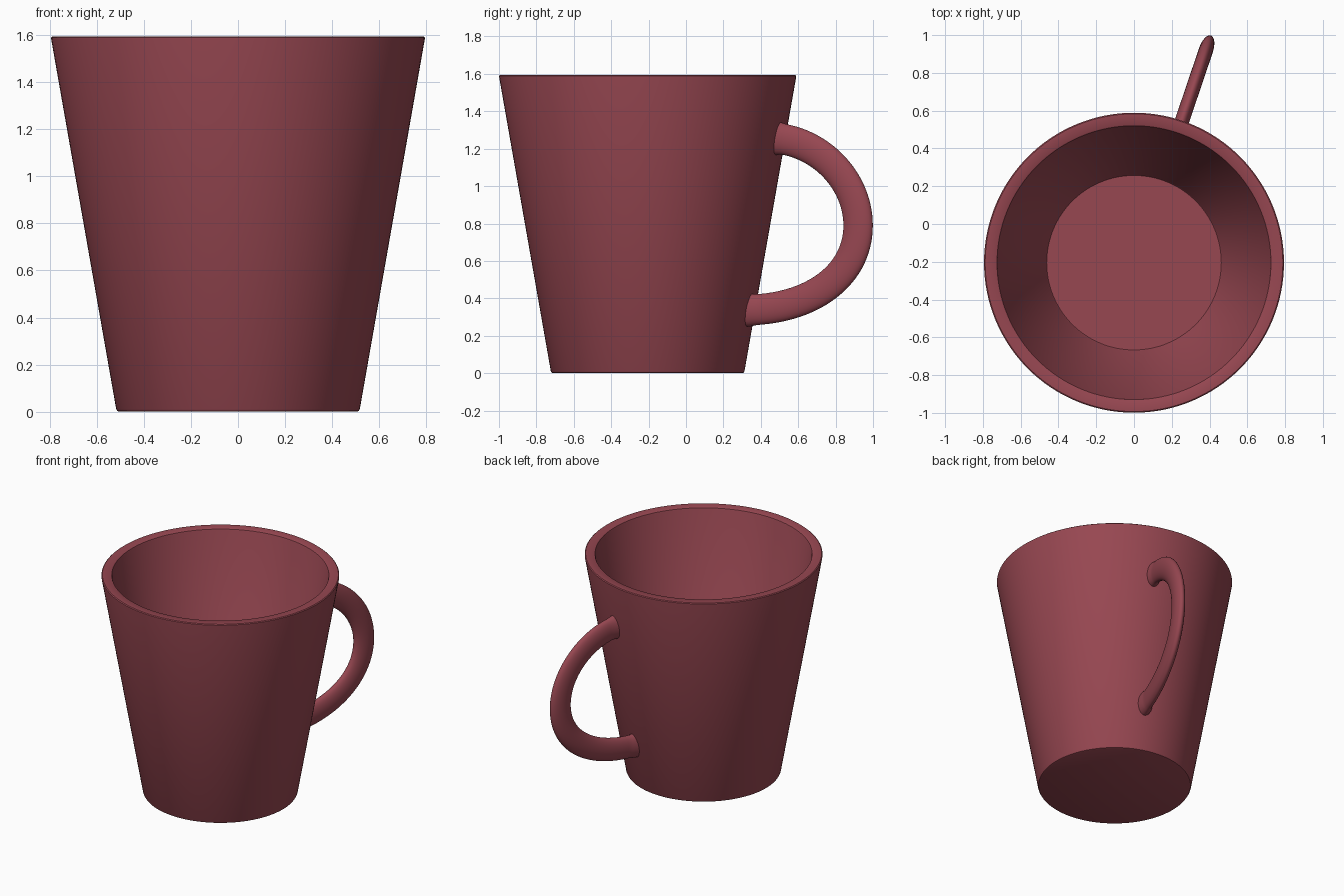
import bpy, bmesh, math
from mathutils import Vector
from mathutils.geometry import interpolate_bezier

if "Cube" in bpy.data.objects:
    bpy.data.objects.remove(bpy.data.objects["Cube"])

CUP_Y = -0.205                  # cup axis; the handle reaches backwards
SWING = math.radians(18.7)      # handle turned from +y towards +x

mat = bpy.data.materials.new("dark_rose_glaze")
mat.diffuse_color = (0.31, 0.063, 0.083, 1)
mat.use_nodes = True
mat.node_tree.nodes["Principled BSDF"].inputs["Base Color"].default_value = mat.diffuse_color


def make_object(name, rings, closed_ends=True):
    """Skin a list of equal-length vertex rings, capping both ends."""
    bm = bmesh.new()
    loops = [[bm.verts.new(p) for p in ring] for ring in rings]
    for a, b in zip(loops, loops[1:]):
        n = len(a)
        for i in range(n):
            bm.faces.new((a[i], a[(i + 1) % n], b[(i + 1) % n], b[i]))
    if closed_ends:
        bm.faces.new(loops[0][::-1])
        bm.faces.new(loops[-1])
    bmesh.ops.recalc_face_normals(bm, faces=bm.faces[:])
    mesh = bpy.data.meshes.new(name)
    bm.to_mesh(mesh)
    bm.free()
    mesh.materials.append(mat)
    ob = bpy.data.objects.new(name, mesh)
    bpy.context.collection.objects.link(ob)
    ob.location.y = CUP_Y
    bpy.ops.object.select_all(action='DESELECT')
    ob.select_set(True)
    bpy.context.view_layer.objects.active = ob
    bpy.ops.object.shade_smooth_by_angle(angle=math.radians(35))
    return ob


# Cup: tapered wall with softened foot and rim, hollow inside
profile = [(0.506, 0.0), (0.513, 0.003), (0.518, 0.012),
           (0.794, 1.583), (0.794, 1.590), (0.788, 1.595),
           (0.731, 1.595), (0.725, 1.591), (0.722, 1.583),
           (0.467, 0.118), (0.462, 0.112)]
SIDES = 128
make_object("cup", [[(r * math.cos(math.tau * i / SIDES),
                      r * math.sin(math.tau * i / SIDES), z)
                     for i in range(SIDES)] for r, z in profile])

# Handle path as (radius from axis, height): upper and lower curve
outward = Vector((math.sin(SWING), math.cos(SWING), 0))
sideways = Vector((math.cos(SWING), -math.sin(SWING), 0))
up = Vector((0, 0, 1))


def spot(r, z):
    return outward * r + up * z


upper = interpolate_bezier(spot(0.69, 1.258), spot(0.97, 1.25),
                           spot(1.188, 1.03), spot(1.188, 0.79), 32)
lower = interpolate_bezier(spot(1.188, 0.79), spot(1.188, 0.52),
                           spot(0.92, 0.335), spot(0.54, 0.338), 32)
path = upper + lower[1:]

# Handle: flat oval section, slightly flared where it meets the cup
rings = []
for k, p in enumerate(path):
    tangent = (path[min(k + 1, len(path) - 1)] - path[max(k - 1, 0)]).normalized()
    across = sideways.cross(tangent)
    wall = 0.515 + 0.176 * p.z
    flare = 0.014 * max(0, 1 - max(0, p.dot(outward) - wall) / 0.05) ** 2
    rings.append([p + across * (0.082 + flare * 0.5) * math.cos(math.tau * i / 32)
                  + sideways * (0.038 + flare) * math.sin(math.tau * i / 32)
                  for i in range(32)])
make_object("handle", rings)
